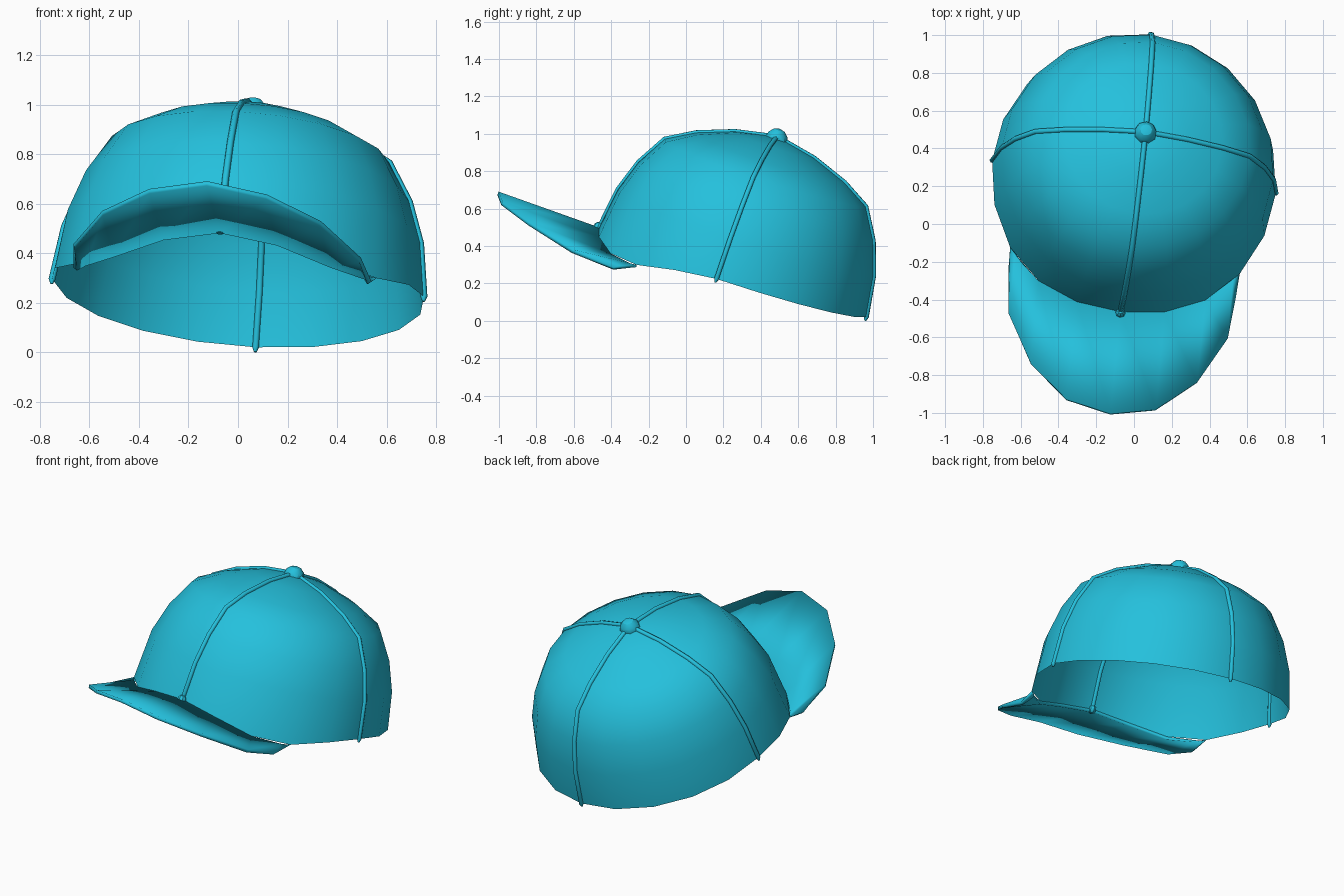
import bpy, bmesh, math
from mathutils import Matrix, Vector

if "Cube" in bpy.data.objects:
    bpy.data.objects.remove(bpy.data.objects["Cube"])

R = math.radians
# The whole cap is tipped back, slightly rolled and turned
TILT = (Matrix.Translation((0, 0.25, 0.26)) @ Matrix.Rotation(R(-6.6), 4, 'Z')
        @ Matrix.Rotation(R(2.7), 4, 'Y') @ Matrix.Rotation(R(-18.5), 4, 'X'))

teal = bpy.data.materials.new("teal_cloth")
teal.diffuse_color = (0.018, 0.53, 0.72, 1)
teal.use_nodes = True
teal.node_tree.nodes["Principled BSDF"].inputs["Base Color"].default_value = teal.diffuse_color

# Dome profile: radius, height
PROFILE = [(0.757, 0), (0.725, 0.225), (0.665, 0.40), (0.57, 0.562),
           (0.42, 0.648), (0.225, 0.72), (0, 0.765)]
SIDES = 20


def dome_point(deg, r, h, droop=1.0):
    """Point on the dome; 0 degrees is the front. The rim droops at the brim corners."""
    a = R(deg)
    z = h
    if math.cos(a) > 0:
        z -= 0.085 * math.sin(2 * a) ** 2 * droop
    return Vector((r * math.sin(a), -r * math.cos(a), z))


def add(name, bm, angle=50):
    bmesh.ops.recalc_face_normals(bm, faces=bm.faces)
    me = bpy.data.meshes.new(name)
    bm.to_mesh(me)
    bm.free()
    ob = bpy.data.objects.new(name, me)
    bpy.context.collection.objects.link(ob)
    me.materials.append(teal)
    ob.matrix_world = TILT
    bpy.context.view_layer.objects.active = ob
    ob.select_set(True)
    bpy.ops.object.shade_smooth_by_angle(angle=R(angle))
    ob.select_set(False)
    return ob


# Crown: lathed dome, open underneath
bm = bmesh.new()
rings = []
for i, (r, h) in enumerate(PROFILE[:-1]):
    rings.append([bm.verts.new(dome_point(360 * k / SIDES, r, h, 1.0 if i == 0 else 0))
                  for k in range(SIDES)])
apex = bm.verts.new((0, 0, PROFILE[-1][1]))
for lo, hi in zip(rings, rings[1:]):
    for k in range(SIDES):
        n = (k + 1) % SIDES
        bm.faces.new((lo[k], lo[n], hi[n], hi[k]))
for k in range(SIDES):
    bm.faces.new((rings[-1][k], rings[-1][(k + 1) % SIDES], apex))
add("crown", bm)

# Brim: strip from the front rim to a curved outer edge, with thickness
inner = [0, 18, 36, 50, 54]
outer = [(0, -1.33, 0.01), (0.24, -1.27, -0.015), (0.445, -1.08, -0.055),
         (0.585, -0.80, -0.11), (0.607, -0.56, -0.13)]
bm = bmesh.new()
cols = []
for s, order in ((-1, range(4, 0, -1)), (1, range(5))):
    for k in order:
        a = dome_point(s * inner[k], 0.757, 0)
        o = outer[k]
        cols.append((bm.verts.new(a), bm.verts.new((s * o[0], o[1], o[2]))))
for (a, b), (c, d) in zip(cols, cols[1:]):
    bm.faces.new((a, b, d, c))
brim = add("brim", bm, 40)
if brim.data.polygons[4].normal.z < 0:
    brim.data.flip_normals()
mod = brim.modifiers.new("thickness", 'SOLIDIFY')
mod.thickness = 0.02
mod.offset = -1

# Seams: four slim ridges over the dome, poking just below the rim
for name, deg in (("front_seam", 0), ("right_seam", 90), ("back_seam", 180), ("left_seam", 270)):
    path = [(0.757, -0.02)] + PROFILE
    cu = bpy.data.curves.new(name, 'CURVE')
    cu.dimensions = '3D'
    cu.bevel_depth = 0.014
    cu.bevel_resolution = 1
    cu.use_fill_caps = True
    sp = cu.splines.new('POLY')
    sp.points.add(len(path) - 1)
    for i, (p, (r, h)) in enumerate(zip(sp.points, path)):
        p.co = (*dome_point(deg, r, h, 0), 1)
        p.radius = 0.4 if i == 0 else 1
    sp.use_smooth = True
    ob = bpy.data.objects.new(name, cu)
    bpy.context.collection.objects.link(ob)
    cu.materials.append(teal)
    ob.matrix_world = TILT


# Top button, and the small knot where the front seam meets the brim
def ball(name, pos, r, segs, rows):
    bm = bmesh.new()
    bmesh.ops.create_uvsphere(bm, u_segments=segs, v_segments=rows, radius=r,
                              matrix=Matrix.Translation(pos))
    add(name, bm, 30)


ball("top_button", (0, 0, 0.748), 0.062, 9, 6)
ball("front_knot", (0, -0.762, 0.0), 0.027, 8, 6)
